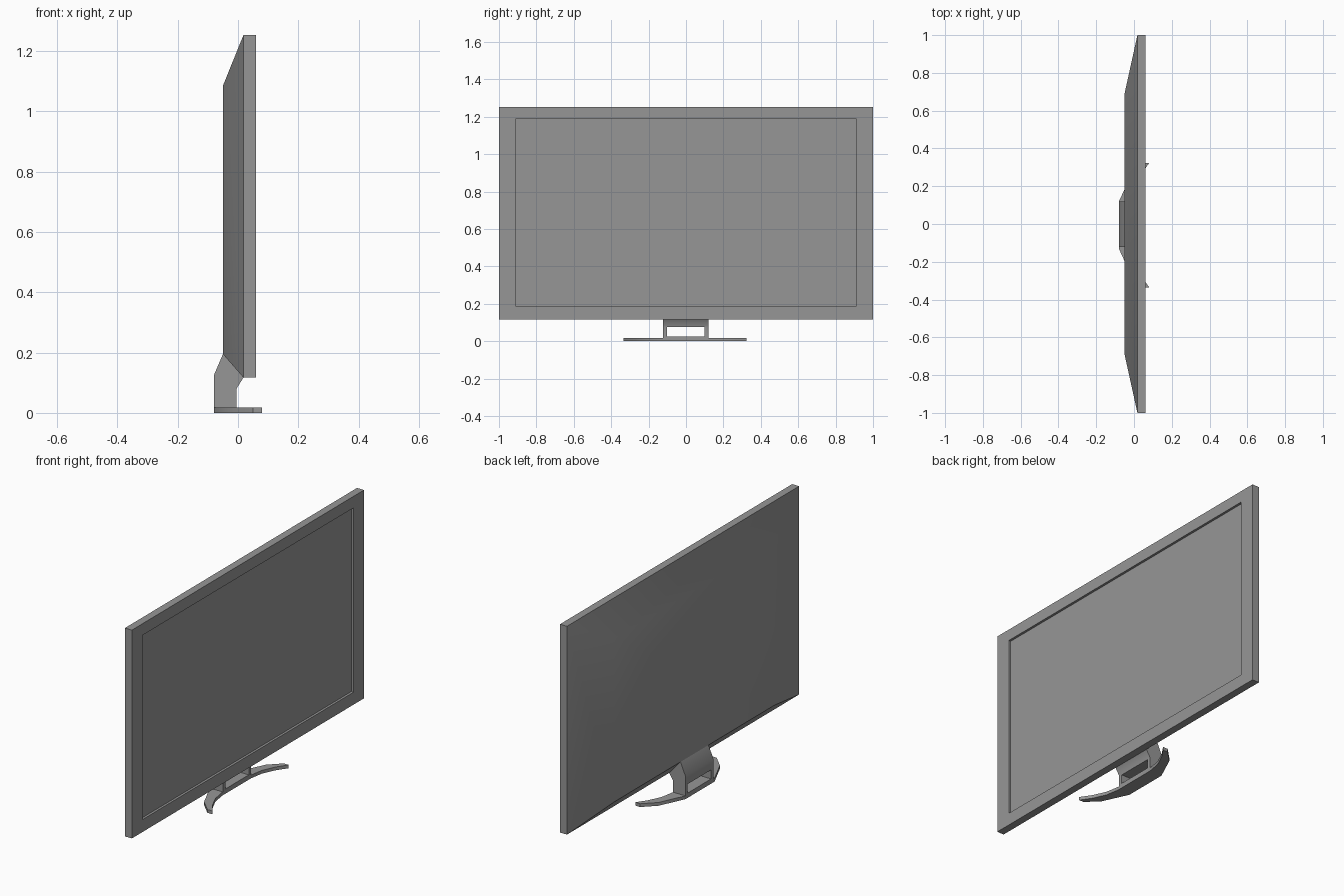
import bpy, bmesh, math
from mathutils import Vector

cube = bpy.data.objects.get("Cube")
if cube:
    bpy.data.objects.remove(cube, do_unlink=True)

grey = bpy.data.materials.new("grey plastic")
grey.use_nodes = True
GREY = (0.305, 0.305, 0.305, 1)
grey.diffuse_color = GREY
grey.node_tree.nodes["Principled BSDF"].inputs["Base Color"].default_value = GREY


def finish(bm, name):
    bmesh.ops.recalc_face_normals(bm, faces=bm.faces)
    mesh = bpy.data.meshes.new(name)
    bm.to_mesh(mesh)
    bm.free()
    mesh.materials.append(grey)
    obj = bpy.data.objects.new(name, mesh)
    bpy.context.collection.objects.link(obj)
    return obj


def select(obj):
    bpy.ops.object.select_all(action='DESELECT')
    obj.select_set(True)
    bpy.context.view_layer.objects.active = obj


def smooth(obj):
    select(obj)
    bpy.ops.object.shade_smooth_by_angle(angle=math.radians(35))


def prism(name, outline, offset):
    """Extrude a flat outline along an offset vector."""
    bm = bmesh.new()
    face = bm.faces.new([bm.verts.new(p) for p in outline])
    out = bmesh.ops.extrude_face_region(bm, geom=[face], use_keep_orig=True)
    verts = [v for v in out["geom"] if isinstance(v, bmesh.types.BMVert)]
    bmesh.ops.translate(bm, verts=verts, vec=Vector(offset))
    return finish(bm, name)


# Screen housing: rectangular rings from the tapered back to the recessed screen
rings = [(-0.05, 0.69, 0.195, 1.085),
         (0.018, 1.0, 0.117, 1.253),
         (0.06, 1.0, 0.117, 1.253),
         (0.06, 0.91, 0.185, 1.19),
         (0.047, 0.91, 0.185, 1.19)]
bm = bmesh.new()
loops = [[bm.verts.new((x, sy * y, z)) for sy, z in
          ((-1, low), (1, low), (1, high), (-1, high))]
         for x, y, low, high in rings]
for a, b in zip(loops, loops[1:]):
    for i in range(4):
        j = (i + 1) % 4
        bm.faces.new((a[i], a[j], b[j], b[i]))
bm.faces.new(loops[0])
bm.faces.new(loops[-1])
smooth(finish(bm, "screen_housing"))

# Neck: bent side profile with a slot cut through from front to back
profile = [(-0.08, 0.01), (-0.08, 0.125), (-0.05, 0.195),
           (0.018, 0.117), (-0.005, 0.08), (-0.005, 0.01)]
neck = prism("stand_neck", [(x, -0.123, z) for x, z in profile], (0, 0.242, 0))
slot = prism("slot_cutter", [(-0.2, y, z) for y, z in
             ((-0.102, 0.026), (0.1, 0.026), (0.1, 0.075), (-0.102, 0.075))],
             (0.4, 0, 0))
slot.hide_render = True
cut = neck.modifiers.new("slot", 'BOOLEAN')
cut.operation = 'DIFFERENCE'
cut.solver = 'EXACT'
cut.object = slot
select(neck)
bpy.ops.object.modifier_apply(modifier=cut.name)
bpy.data.objects.remove(slot, do_unlink=True)
smooth(neck)

# Foot: crescent plate sweeping forward at both ends
half = [(-0.08, 0.125), (-0.05, 0.19), (-0.015, 0.265), (0.05, 0.329),
        (0.08, 0.329), (0.04, 0.27), (0.008, 0.2), (-0.005, 0.125)]
outline = half + [(x, -y) for x, y in reversed(half)]
smooth(prism("stand_foot", [(x, y - 0.006, 0) for x, y in outline], (0, 0, 0.018)))
